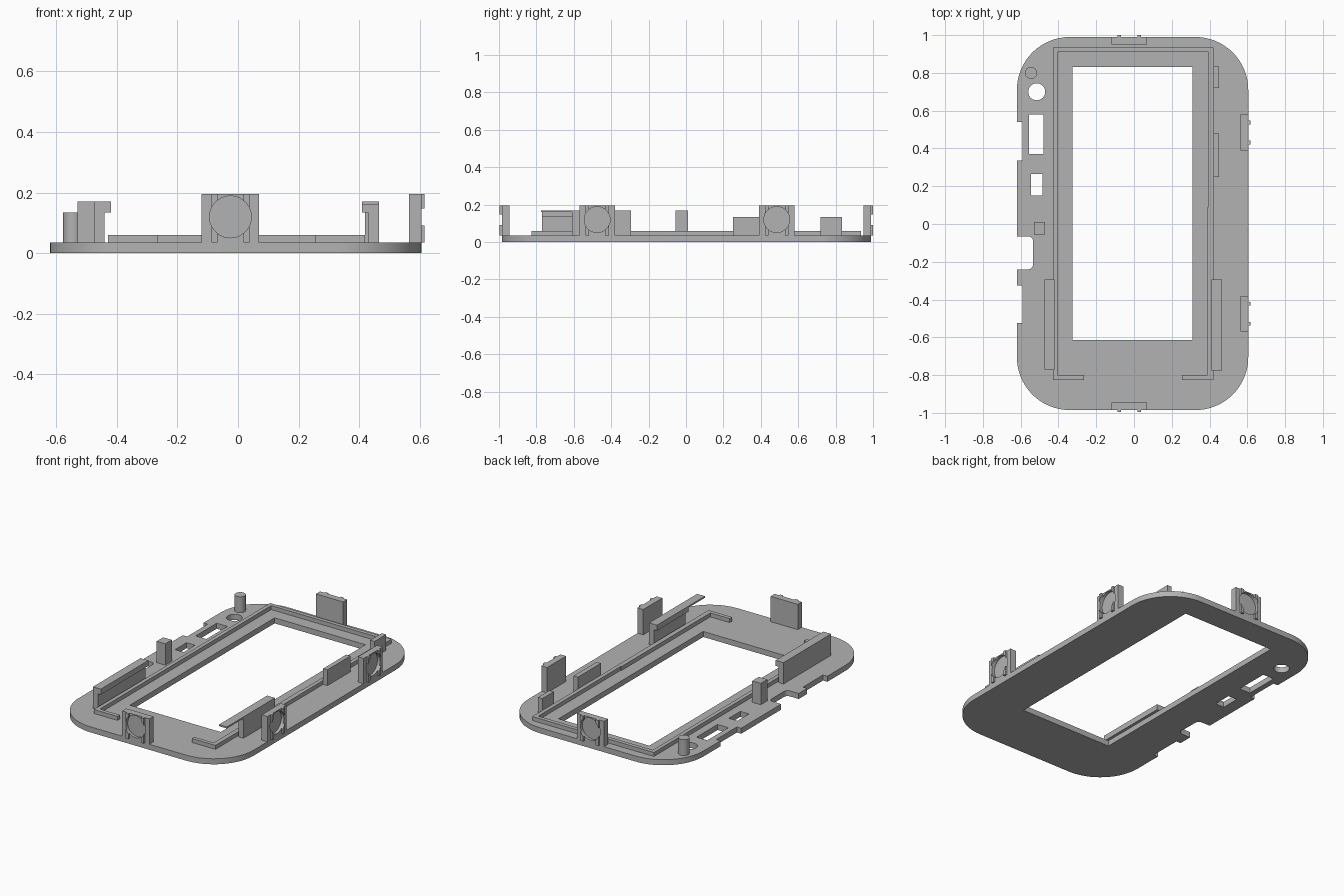
import bpy, bmesh, math
from mathutils import Matrix, Vector

cube = bpy.data.objects.get("Cube")
if cube:
    bpy.data.objects.remove(cube)

GREY = (0.45, 0.45, 0.45, 1)
mat = bpy.data.materials.new("mid grey")
mat.use_nodes = True
mat.diffuse_color = GREY
mat.node_tree.nodes["Principled BSDF"].inputs["Base Color"].default_value = GREY

BASE = 0.035      # plate thickness
SINK = 0.03       # parts start slightly inside the plate


def make(name, bm):
    bmesh.ops.recalc_face_normals(bm, faces=bm.faces)
    me = bpy.data.meshes.new(name)
    bm.to_mesh(me)
    bm.free()
    me.materials.append(mat)
    ob = bpy.data.objects.new(name, me)
    bpy.context.collection.objects.link(ob)
    return ob


def box(name, x, y, z):
    bm = bmesh.new()
    size = Vector((x[1] - x[0], y[1] - y[0], z[1] - z[0]))
    mid = Vector((sum(x), sum(y), sum(z))) / 2
    bmesh.ops.create_cube(bm, size=1, matrix=Matrix.Translation(mid) @ Matrix.Diagonal(size.to_4d()))
    return make(name, bm)


def cylinder(name, centre, r, depth, rot=Matrix.Identity(4)):
    bm = bmesh.new()
    bmesh.ops.create_cone(bm, cap_ends=True, segments=48, radius1=r, radius2=r,
                          depth=depth, matrix=Matrix.Translation(centre) @ rot)
    return make(name, bm)


def rounded_slab(name, x, y, z, r, steps=16):
    bm = bmesh.new()
    corners = [(x[1] - r, y[1] - r), (x[0] + r, y[1] - r),
               (x[0] + r, y[0] + r), (x[1] - r, y[0] + r)]
    verts = []
    for i, (cx, cy) in enumerate(corners):
        for k in range(steps + 1):
            a = math.pi / 2 * (i + k / steps)
            verts.append(bm.verts.new((cx + r * math.cos(a), cy + r * math.sin(a), z[0])))
    face = bm.faces.new(verts)
    top = bmesh.ops.extrude_face_region(bm, geom=[face])["geom"]
    bmesh.ops.translate(bm, vec=(0, 0, z[1] - z[0]),
                        verts=[v for v in top if isinstance(v, bmesh.types.BMVert)])
    return make(name, bm)


def cut(ob, cutters):
    for c in cutters:
        c.hide_render = True
        m = ob.modifiers.new("cut", "BOOLEAN")
        m.operation, m.solver, m.object = "DIFFERENCE", "EXACT", c
    dg = bpy.context.evaluated_depsgraph_get()
    me = bpy.data.meshes.new_from_object(ob.evaluated_get(dg))
    ob.modifiers.clear()
    ob.data = me
    for c in cutters:
        bpy.data.objects.remove(c)


def smooth(ob):
    bpy.ops.object.select_all(action="DESELECT")
    ob.select_set(True)
    bpy.context.view_layer.objects.active = ob
    bpy.ops.object.shade_smooth_by_angle(angle=math.radians(30))


# Bezel plate with window, holes and edge notches
plate = rounded_slab("bezel_plate", (-0.62, 0.605), (-0.985, 0.99), (0, BASE), 0.28)
through = (-0.1, 0.1)
openings = [((-0.325, 0.31), (-0.615, 0.83)),
            ((-0.555, -0.48), (0.37, 0.58)),
            ((-0.545, -0.485), (0.15, 0.265)),
            ((-0.7, -0.59), (0.335, 0.54)),
            ((-0.7, -0.59), (-0.525, -0.325))]
cutters = [box("cutter", x, y, through) for x, y in openings]
cutters.append(rounded_slab("cutter", (-0.75, -0.535), (-0.24, -0.065), through, 0.025, 6))
cutters.append(cylinder("cutter", (-0.515, 0.70, 0), 0.045, 0.2))
cut(plate, cutters)
smooth(plate)

# Low rim around the screen, open in the middle of the front
rim_z = (SINK, 0.06)
box("rim_right", (-0.43, -0.405), (-0.825, 0.935), rim_z)
box("rim_left_front", (0.39, 0.42), (-0.825, 0.09), rim_z)
box("rim_left_back", (0.395, 0.42), (0.09, 0.935), rim_z)
box("rim_back", (-0.405, 0.395), (0.91, 0.935), rim_z)
box("rim_front_right", (-0.405, -0.265), (-0.825, -0.80), rim_z)
box("rim_front_left", (0.255, 0.39), (-0.825, -0.80), rim_z)

# Screen retaining walls with overhanging lips
box("retainer_wall_right", (-0.475, -0.44), (-0.77, -0.295), (SINK, 0.17))
box("retainer_lip_right", (-0.445, -0.42), (-0.77, -0.295), (0.135, 0.16))
box("retainer_strip_right", (-0.445, -0.42), (-0.77, -0.295), (0.16, 0.17))
box("retainer_wall_left", (0.43, 0.465), (-0.61, -0.295), (SINK, 0.165))
box("retainer_lip_left", (0.41, 0.435), (-0.61, -0.295), (0.135, 0.165))
box("retainer_strip_left", (0.41, 0.465), (-0.775, -0.295), (0.16, 0.17))

# Side guides, post and peg
for name, y in (("side_guide_front", (0.25, 0.48)), ("side_guide_back", (0.72, 0.835))):
    box(name, (0.42, 0.45), y, (SINK, 0.135))
box("support_post", (-0.53, -0.47), (-0.055, 0.01), (SINK, 0.17))
smooth(cylinder("round_peg", (-0.545, 0.80, 0.0825), 0.032, 0.105))


# Snap clips: wall with two ribs and a round recess, built facing -y
def clip(name, position, turn):
    wall = box(name, (-0.095, 0.095), (0, 0.04), (SINK, 0.195))
    ribs = [box(name + "_rib", (s * 0.053 - 0.01, s * 0.053 + 0.01), (-0.011, 0.005), (BASE, 0.195))
            for s in (-1, 1)]
    place = Matrix.Translation(position) @ Matrix.Rotation(math.radians(turn), 4, "Z")
    for ob in [wall] + ribs:
        cut(ob, [cylinder("cutter", (0, 0, 0.12), 0.069, 0.036, Matrix.Rotation(math.pi / 2, 4, "X"))])
        ob.data.transform(place)
        smooth(ob)


clip("clip_front", (-0.025, -0.985, 0), 0)
clip("clip_back", (-0.025, 0.99, 0), 180)
clip("clip_left_front", (0.605, -0.475, 0), 90)
clip("clip_left_back", (0.605, 0.485, 0), 90)
